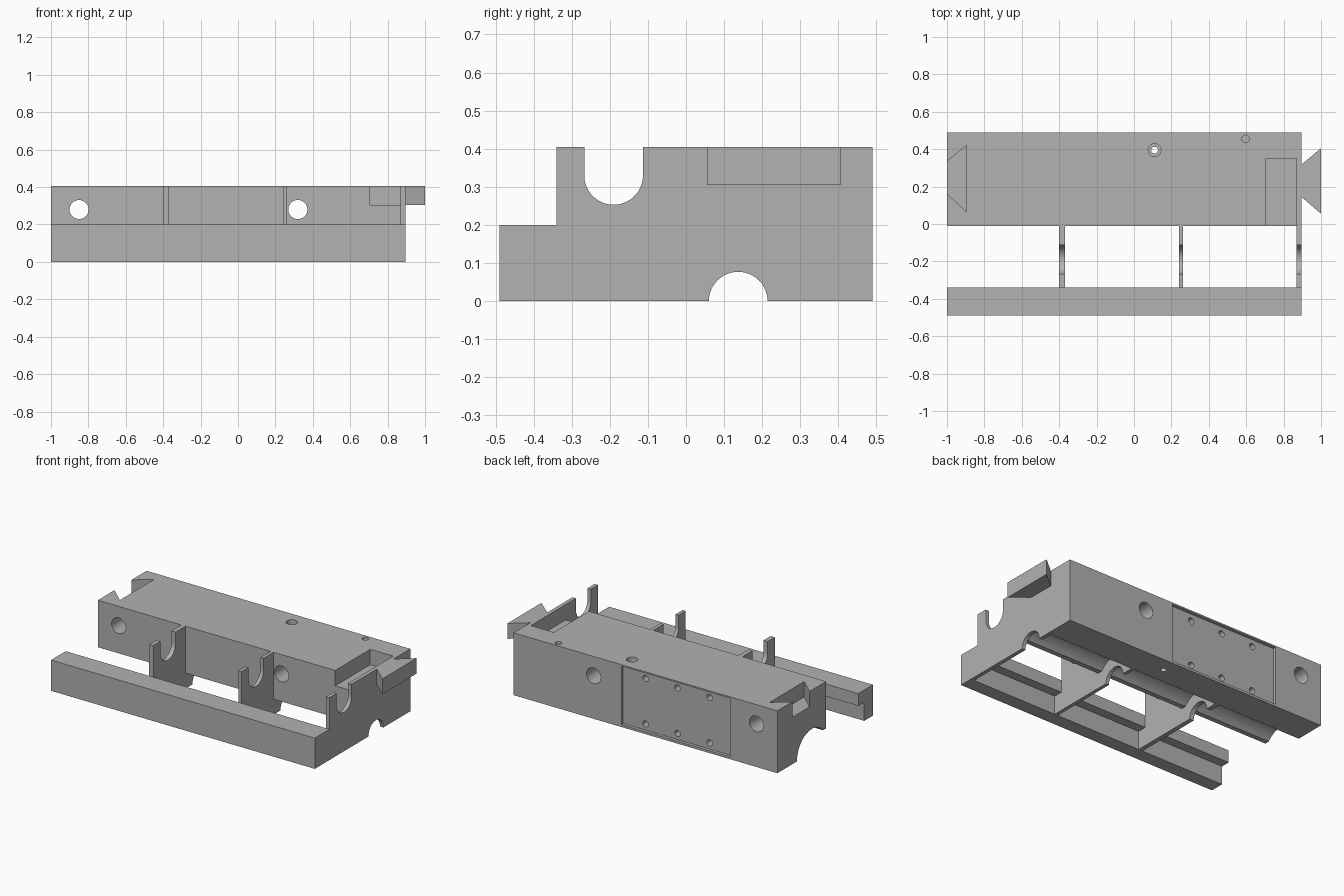
import bpy, bmesh, math
from mathutils import Vector

if "Cube" in bpy.data.objects:
    bpy.data.objects.remove(bpy.data.objects["Cube"], do_unlink=True)

grey = bpy.data.materials.new("plain grey")
grey.use_nodes = True
colour = (0.445, 0.445, 0.445, 1)
grey.diffuse_color = colour
grey.node_tree.nodes["Principled BSDF"].inputs["Base Color"].default_value = colour

PLACE = {
    "x": lambda a, b, d: (d, a, b),   # profile in y, z
    "y": lambda a, b, d: (a, d, b),   # profile in x, z
    "z": lambda a, b, d: (a, b, d),   # profile in x, y
}


def prism(name, profile, axis, start, end):
    """Extrude a flat outline along one axis."""
    bm = bmesh.new()
    place = PLACE[axis]
    face = bm.faces.new([bm.verts.new(place(a, b, start)) for a, b in profile])
    grown = bmesh.ops.extrude_face_region(bm, geom=[face])["geom"]
    shift = Vector(place(0, 0, end - start))
    bmesh.ops.translate(bm, vec=shift, verts=[g for g in grown if isinstance(g, bmesh.types.BMVert)])
    bmesh.ops.recalc_face_normals(bm, faces=bm.faces)
    mesh = bpy.data.meshes.new(name)
    bm.to_mesh(mesh)
    bm.free()
    mesh.materials.append(grey)
    ob = bpy.data.objects.new(name, mesh)
    bpy.context.collection.objects.link(ob)
    return ob


def arc(cx, cy, r, a0, a1, steps=24):
    angles = [math.radians(a0 + (a1 - a0) * i / steps) for i in range(steps + 1)]
    return [(cx + r * math.cos(a), cy + r * math.sin(a)) for a in angles]


def circle(cx, cy, r):
    return arc(cx, cy, r, 0, 360, 40)[:-1]


def rect(a0, a1, b0, b1):
    return [(a0, b0), (a1, b0), (a1, b1), (a0, b1)]


def activate(ob):
    bpy.ops.object.select_all(action="DESELECT")
    ob.select_set(True)
    bpy.context.view_layer.objects.active = ob


def cut(ob, *shape):
    """Subtract a prism and discard the cutter."""
    cutter = prism("cutter", *shape)
    cutter.hide_render = True
    activate(ob)
    mod = ob.modifiers.new("cut", "BOOLEAN")
    mod.operation = "DIFFERENCE"
    mod.solver = "EXACT"
    mod.object = cutter
    bpy.ops.object.modifier_apply(modifier=mod.name)
    bpy.data.objects.remove(cutter, do_unlink=True)


LEFT_END, TOP, FRONT, BACK = 0.895, 0.405, -0.01, 0.49
CHANNEL_Y, CHANNEL_R, WIDE_R = 0.137, 0.077, 0.153

# Full side outline: front rail, saddle slot, block and lower channel
outline = [(-0.49, 0), (-0.49, 0.2), (-0.34, 0.2), (-0.34, TOP), (-0.267, TOP)]
outline += arc(-0.19, 0.33, CHANNEL_R, 180, 360)
outline += [(-0.113, TOP), (BACK, TOP), (BACK, 0)]
outline += arc(CHANNEL_Y, 0, CHANNEL_R, 0, 180)
body = prism("main_body", outline, "x", -1, LEFT_END)

# Open bays that leave three thin ribs joining rail and block
lip = 0.1
lip_angle = 180 - math.degrees(math.asin(lip / WIDE_R))
bay = [(-0.4, -0.1), (-0.4, 0.12), (-0.34, 0.12), (-0.34, 0.6), (FRONT, 0.6), (FRONT, lip)]
bay += arc(CHANNEL_Y, 0, WIDE_R, lip_angle, 0)
bay += [(CHANNEL_Y + WIDE_R, -0.1)]
for x0, x1 in ((-1.1, -0.4), (-0.37, 0.24), (0.263, 0.87)):
    cut(body, bay, "x", x0, x1)

# Pocket open to the front
cut(body, rect(0.705, 0.87, -0.06, 0.35), "z", 0.305, 0.5)

# Dovetail socket at the right end
cut(body, [(-1.01, 0.17), (-1, 0.161), (-0.895, 0.066), (-0.895, 0.42),
           (-1, 0.335), (-1.01, 0.326)], "z", 0.305, 0.5)

# Large holes from front to back
for x in (-0.85, 0.32):
    cut(body, circle(x, 0.28, 0.051), "y", -0.1, 0.6)

# Shallow recess in the back with six screw holes
recess_x = -0.268
cut(body, rect(recess_x - 0.39, recess_x + 0.39, 0.015, 0.395), "y", BACK - 0.02, 0.6)
for dx in (-0.23, 0, 0.23):
    for z in (0.055, 0.35):
        cut(body, circle(recess_x + dx, z, 0.02), "y", 0.42, 0.6)

# Counterbored through hole and small blind hole in the top
cut(body, circle(0.11, 0.395, 0.018), "z", -0.1, 0.6)
cut(body, circle(0.11, 0.395, 0.034), "z", 0.3, 0.6)
cut(body, circle(0.597, 0.455, 0.02), "z", 0.3, 0.6)

# Dovetail tongue at the left end
tongue = prism("dovetail_tongue", [(LEFT_END, 0.145), (1, 0.055), (1, 0.405), (LEFT_END, 0.318)],
               "z", 0.305, TOP)

for ob in (body, tongue):
    activate(ob)
    bpy.ops.object.shade_smooth_by_angle(angle=math.radians(30))
